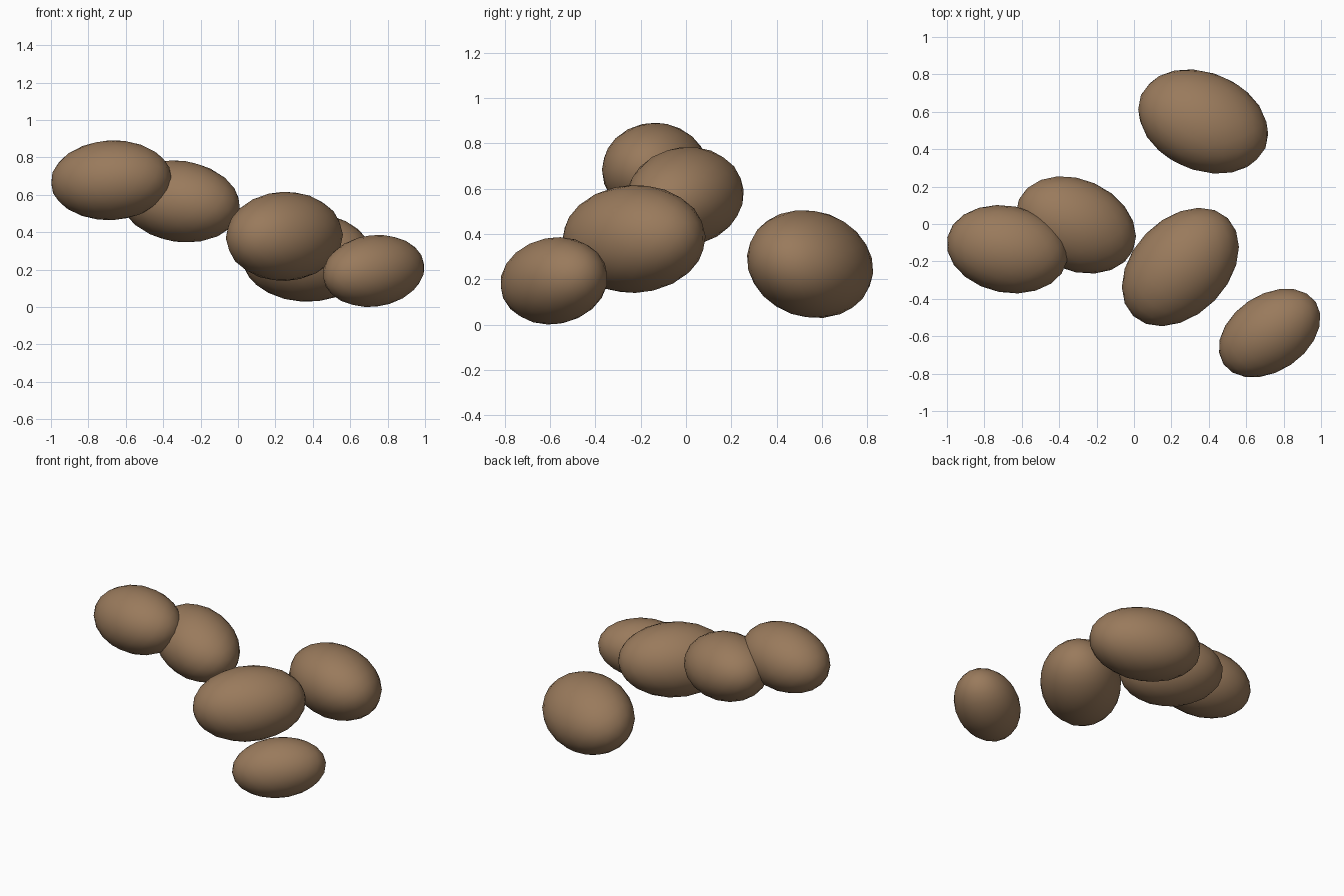
import bpy
from math import radians

cube = bpy.data.objects.get("Cube")
if cube:
    bpy.data.objects.remove(cube, do_unlink=True)

# Single earthy brown skin
skin = bpy.data.materials.new("earthy_brown")
skin.use_nodes = True
skin.diffuse_color = (0.32, 0.195, 0.107, 1)
skin.node_tree.nodes["Principled BSDF"].inputs["Base Color"].default_value = skin.diffuse_color


def tuber(name, centre, radii, roll, pitch, yaw):
    """A smooth oval lump, long along its own x axis."""
    bpy.ops.mesh.primitive_ico_sphere_add(subdivisions=3, radius=1, location=centre)
    obj = bpy.context.object
    obj.name = name
    obj.scale = [r * 1.006 for r in radii]
    obj.rotation_euler = [radians(a) for a in (roll, pitch, yaw)]
    obj.data.materials.append(skin)
    bpy.ops.object.transform_apply(location=False, rotation=True, scale=True)
    bpy.ops.object.shade_smooth()


# Five scattered tubers: centre, radii, roll, pitch, yaw
tuber("upper_tuber", (-0.678, -0.135, 0.678), (0.325, 0.231, 0.212), 0, -3, -11)
tuber("upper_inner_tuber", (-0.31, -0.005, 0.565), (0.335, 0.242, 0.216), 0, 8, -24)
tuber("middle_tuber", (0.248, -0.23, 0.378), (0.362, 0.255, 0.237), 0, -2, 46)
tuber("front_tuber", (0.725, -0.583, 0.193), (0.298, 0.203, 0.19), 0, -7, 34)
tuber("back_tuber", (0.37, 0.548, 0.267), (0.36, 0.266, 0.232), -24, -2, -23)
